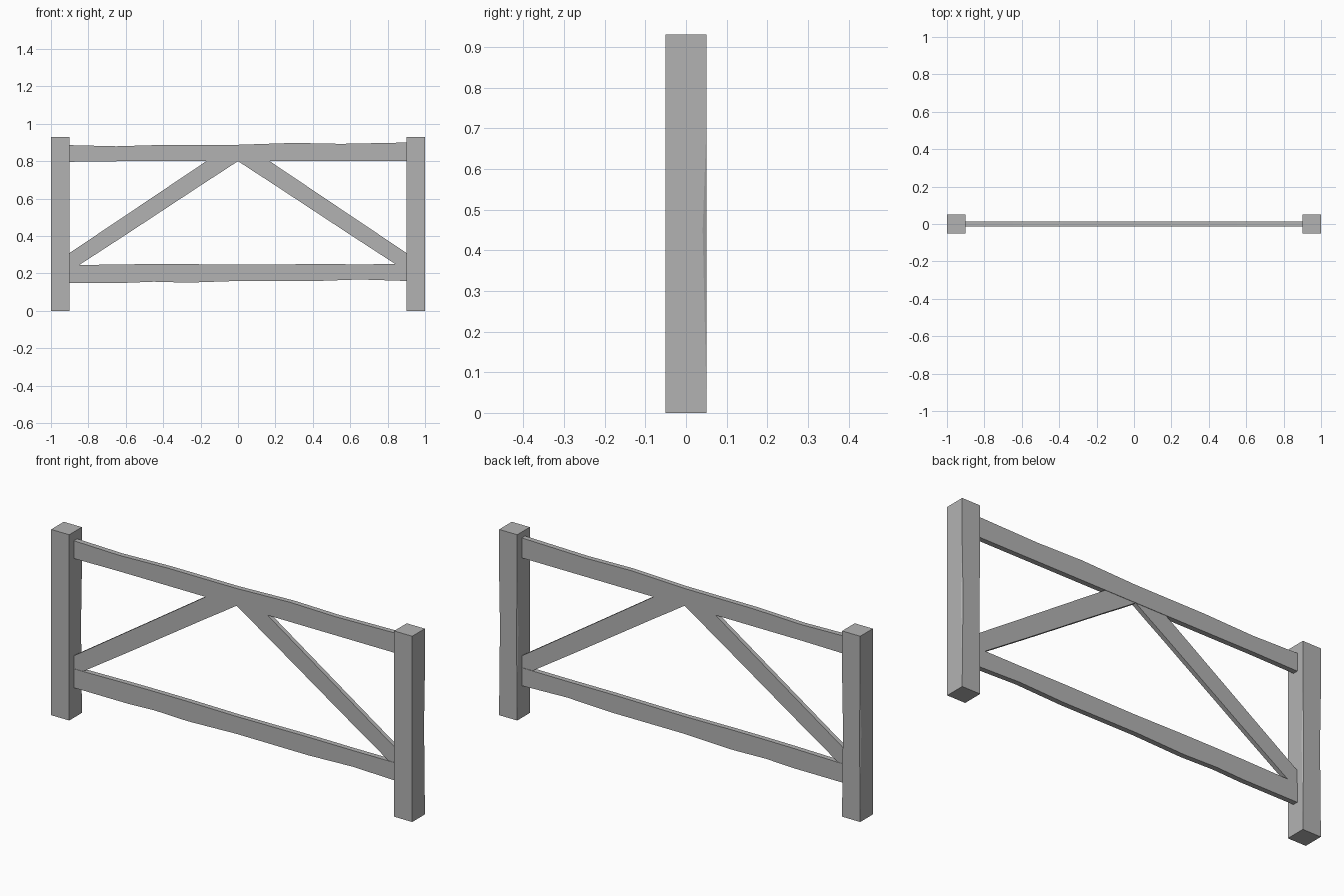
import bpy, bmesh

cube = bpy.data.objects.get("Cube")
if cube:
    bpy.data.objects.remove(cube)

grey = bpy.data.materials.new("weathered grey")
grey.use_nodes = True
colour = (0.45, 0.45, 0.45, 1)
grey.diffuse_color = colour
grey.node_tree.nodes["Principled BSDF"].inputs["Base Color"].default_value = colour


def finish(name, bm):
    bmesh.ops.remove_doubles(bm, verts=bm.verts, dist=0.0002)
    bmesh.ops.recalc_face_normals(bm, faces=bm.faces)
    mesh = bpy.data.meshes.new(name)
    bm.to_mesh(mesh)
    bm.free()
    mesh.materials.append(grey)
    obj = bpy.data.objects.new(name, mesh)
    bpy.context.collection.objects.link(obj)


def loft(name, rings):
    """Skin a row of matching cross-sections and cap both ends."""
    bm = bmesh.new()
    loops = [[bm.verts.new(p) for p in ring] for ring in rings]
    n = len(loops[0])
    for a, b in zip(loops, loops[1:]):
        for i in range(n):
            j = (i + 1) % n
            bm.faces.new((a[i], a[j], b[j], b[i]))
    bm.faces.new(loops[0])
    bm.faces.new(loops[-1])
    finish(name, bm)


def board(name, stations, half):
    """Board along x from (x, bottom, top) stations."""
    loft(name, [[(x, -half, lo), (x, half, lo), (x, half, hi), (x, -half, hi)]
                for x, lo, hi in stations])


# Posts, with worn back corners
def post(name, x):
    r = 0.05
    rings = []
    for z, c in ((0, 0), (0.05, 0), (0.45, 0.009), (0.7, 0), (0.93, 0)):
        rings.append([(x - r, -r, z), (x + r, -r, z), (x + r, r - c, z),
                      (x + r - c / 2, r, z), (x - r + c / 2, r, z), (x - r, r - c, z)])
    loft(name, rings)


post("left_post", 0.95)
post("right_post", -0.95)

# Uneven horizontal rails
board("top_rail", [(-0.9, 0.797, 0.886), (-0.65, 0.8, 0.88), (-0.38, 0.8, 0.888),
                   (0, 0.8, 0.888), (0.3, 0.8, 0.898), (0.55, 0.8, 0.893),
                   (0.9, 0.8, 0.9)], 0.013)
board("bottom_rail", [(-0.9, 0.15, 0.244), (-0.6, 0.15, 0.249), (-0.45, 0.156, 0.25),
                      (-0.27, 0.151, 0.25), (0, 0.16, 0.247), (0.4, 0.159, 0.25),
                      (0.65, 0.168, 0.249), (0.9, 0.16, 0.25)], 0.013)

# Diagonal braces, their ends buried in the rails
for name, s in (("left_brace", 1), ("right_brace", -1)):
    board(name, [(s * 0.9, 0.212, 0.31), (s * 0.6, 0.407, 0.511),
                 (s * 0.17, 0.69, 0.8), (s * 0.08, 0.748, 0.86),
                 (s * 0.001, 0.8, 0.86)], 0.011)
